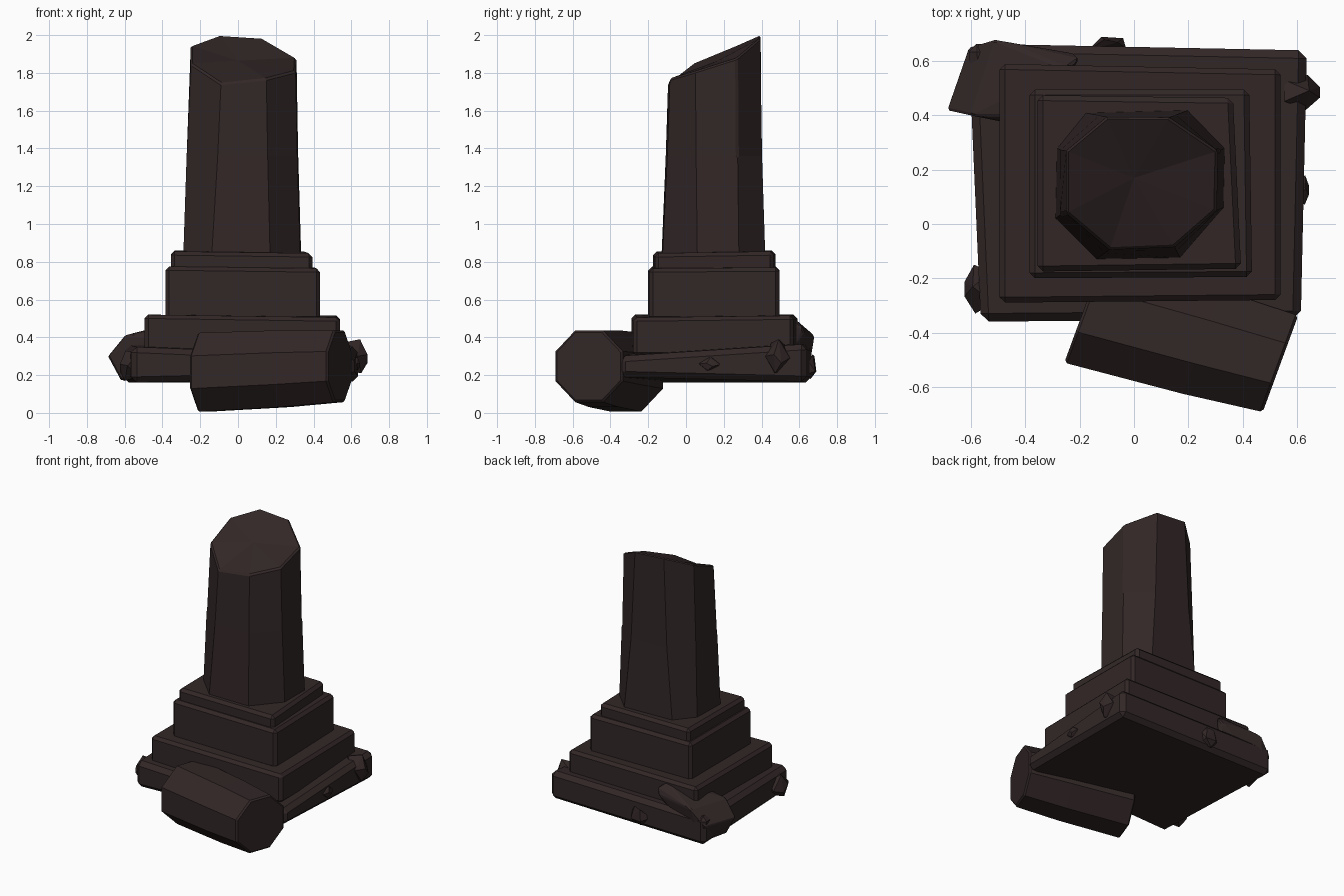
import bpy, bmesh, math
from mathutils import Vector

if "Cube" in bpy.data.objects:
    bpy.data.objects.remove(bpy.data.objects["Cube"])

stone = bpy.data.materials.new("dark brown stone")
stone.diffuse_color = (0.032, 0.02, 0.02, 1)
stone.use_nodes = True
stone.node_tree.nodes["Principled BSDF"].inputs["Base Color"].default_value = stone.diffuse_color


def finish(name, bm, bevel, angle=30):
    bmesh.ops.recalc_face_normals(bm, faces=bm.faces)
    me = bpy.data.meshes.new(name)
    bm.to_mesh(me)
    bm.free()
    ob = bpy.data.objects.new(name, me)
    bpy.context.collection.objects.link(ob)
    me.materials.append(stone)
    if bevel:
        m = ob.modifiers.new("worn_edges", 'BEVEL')
        m.width = bevel
        m.segments = 1
        m.limit_method = 'ANGLE'
        m.angle_limit = math.radians(angle)
    return ob


def loft(name, rings, bevel, tip=None, angle=30):
    """Skin a list of point rings; optional centre vertex on the last cap."""
    bm = bmesh.new()
    vs = [[bm.verts.new(p) for p in r] for r in rings]
    n = len(rings[0])
    for a, b in zip(vs, vs[1:]):
        for i in range(n):
            j = (i + 1) % n
            bm.faces.new((a[i], a[j], b[j], b[i]))
    bm.faces.new(vs[0][::-1])
    if tip:
        t = bm.verts.new(tip)
        for i in range(n):
            bm.faces.new((vs[-1][i], vs[-1][(i + 1) % n], t))
    else:
        bm.faces.new(vs[-1])
    return finish(name, bm, bevel, angle)


def slab(name, plan, low, high, bevel=0.02):
    """Uneven slab: plan corners with own bottom and top heights."""
    loft(name, [[(x, y, z) for (x, y), z in zip(plan, zs)] for zs in (low, high)], bevel)


def rock(name, pts, bevel=0.0):
    bm = bmesh.new()
    for p in pts:
        bm.verts.new(p)
    r = bmesh.ops.convex_hull(bm, input=bm.verts)
    loose = [v for v in bm.verts if not v.link_faces]
    bmesh.ops.delete(bm, geom=loose, context='VERTS')
    finish(name, bm, bevel)


# stepped pedestal, corners: front left, front right, back right, back left
slab("base_slab", [(-.565, -.36), (.615, -.35), (.637, .64), (-.61, .665)],
     (.16, .19, .165, .16), (.35, .30, .365, .36), .03)
slab("second_step", [(-.495, -.29), (.54, -.28), (.54, .57), (-.495, .59)],
     (.30, .30, .30, .30), (.52, .505, .515, .52))
slab("plinth_block", [(-.385, -.20), (.435, -.195), (.425, .495), (-.385, .495)],
     (.49, .49, .49, .49), (.775, .765, .77, .775))
slab("plinth_cap", [(-.355, -.175), (.395, -.165), (.365, .465), (-.355, .475)],
     (.74, .74, .74, .74), (.855, .845, .855, .86))

# standing column, broken off at a slant
foot = [(-.18, .41), (.20, .42), (.335, .28), (.33, .06),
        (.17, -.125), (-.14, -.13), (-.29, .02), (-.285, .28)]
top = [(-.10, .395, 2.0), (.13, .393, 1.985), (.31, .27, 1.88), (.305, .05, 1.81),
       (.15, -.085, 1.77), (-.09, -.095, 1.745), (-.25, .04, 1.85), (-.25, .27, 1.945)]
mid = [(f[0] * .35 + t[0] * .65, f[1] * .35 + t[1] * .65, 1.36) for f, t in zip(foot, top)]
mid = [(x - .008 if x < -.2 else x, y, z) for x, y, z in mid]
loft("broken_column", [[(x, y, .82) for x, y in foot], mid, top], .01,
     (0, .17, 1.865), 50)

# fallen drum of the column, leaning against the front
a, b = Vector((-.185, -.315, .215)), Vector((.54, -.515, .247))
out = Vector((.94, -.345, 0))
side = Vector((.345, .94, 0))


def octagon(c, r):
    return [c + side * r * math.cos(t) + Vector((0, 0, r * math.sin(t)))
            for t in [math.pi / 8 + k * math.pi / 4 for k in range(8)]]


loft("fallen_drum", [octagon(a, .226), octagon(a.lerp(b, .6), .22), octagon(b, .205)], .01, None, 50)

# long broken chunk on the back left corner
rock("corner_chunk", [(-.69, .42, .30), (-.61, .65, .30), (-.62, .42, .17), (-.56, .64, .165),
                      (-.60, .40, .41), (-.51, .68, .41), (-.22, .63, .42), (-.20, .61, .46),
                      (-.25, .575, .50), (-.34, .40, .46), (-.25, .55, .30), (-.45, .37, .40)], .008)


# small stones around the base slab
def pebble(name, c, s):
    rock(name, [(c[0] + s[0] * x, c[1] + s[1] * y, c[2] + s[2] * z) for x, y, z in
                [(-1, -.6, -.7), (-1, .6, -.8), (-1, .7, .6), (-1, -.5, .8),
                 (.2, -1, 0), (.3, 1, -.1), (1, .3, -.4), (1, -.3, .1),
                 (.4, .1, 1), (.5, -.2, -1)]])


pebble("right_stone", (.62, .485, .30), (.065, .065, .09))
pebble("right_chip", (.625, .125, .26), (.02, .055, .035))
pebble("left_stone", (-.575, -.24, .25), (-.05, .09, .08))
rock("back_stone", [(-.17, .64, .24), (-.12, .69, .22), (-.04, .685, .22), (-.03, .65, .27),
                    (-.11, .68, .30), (-.06, .67, .31), (-.15, .62, .2), (-.04, .62, .2),
                    (-.10, .66, .18)])
